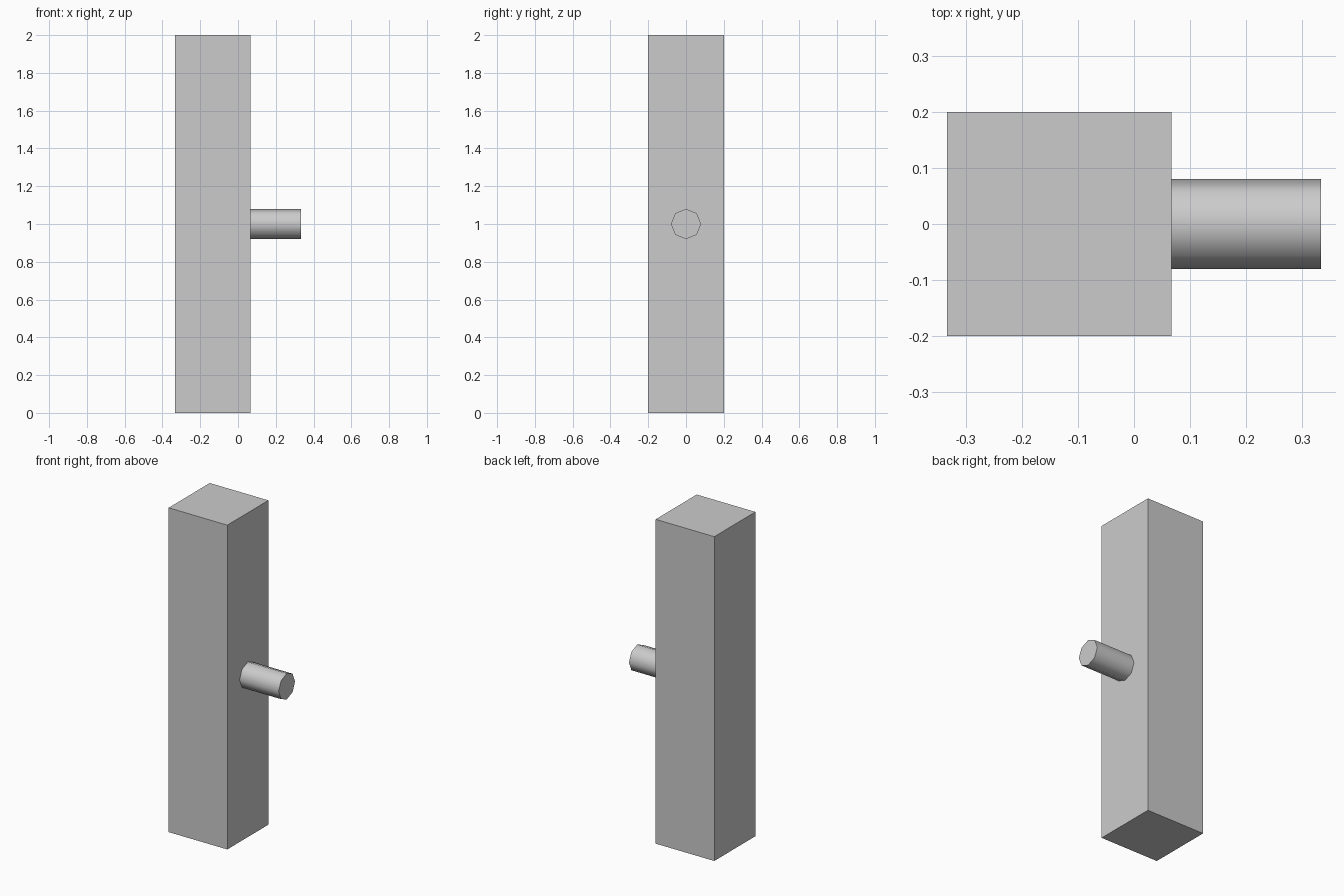
import bpy
from math import radians

if "Cube" in bpy.data.objects:
    bpy.data.objects.remove(bpy.data.objects["Cube"])

HALF_X = 0.333    # half of overall depth along x
POST_W = 0.4      # square post width
HEIGHT = 2.0
FACE_X = -HALF_X + POST_W
EMBED = 0.01      # peg sinks slightly into the post

# Square upright post
bpy.ops.mesh.primitive_cube_add(size=1, location=(-HALF_X + POST_W / 2, 0, HEIGHT / 2))
post = bpy.context.object
post.name = "post"
post.scale = (POST_W, POST_W, HEIGHT)
bpy.ops.object.transform_apply(location=False, rotation=False, scale=True)

# Eight-sided peg projecting from the right face, smooth sides and sharp ends
start = FACE_X - EMBED
bpy.ops.mesh.primitive_cylinder_add(
    vertices=8, radius=0.08, depth=HALF_X - start,
    location=((start + HALF_X) / 2, 0, HEIGHT / 2),
    rotation=(0, radians(90), 0))
peg = bpy.context.object
peg.name = "peg"
bpy.ops.object.transform_apply(location=False, rotation=True, scale=False)
bpy.ops.object.shade_smooth_by_angle(angle=radians(60))
